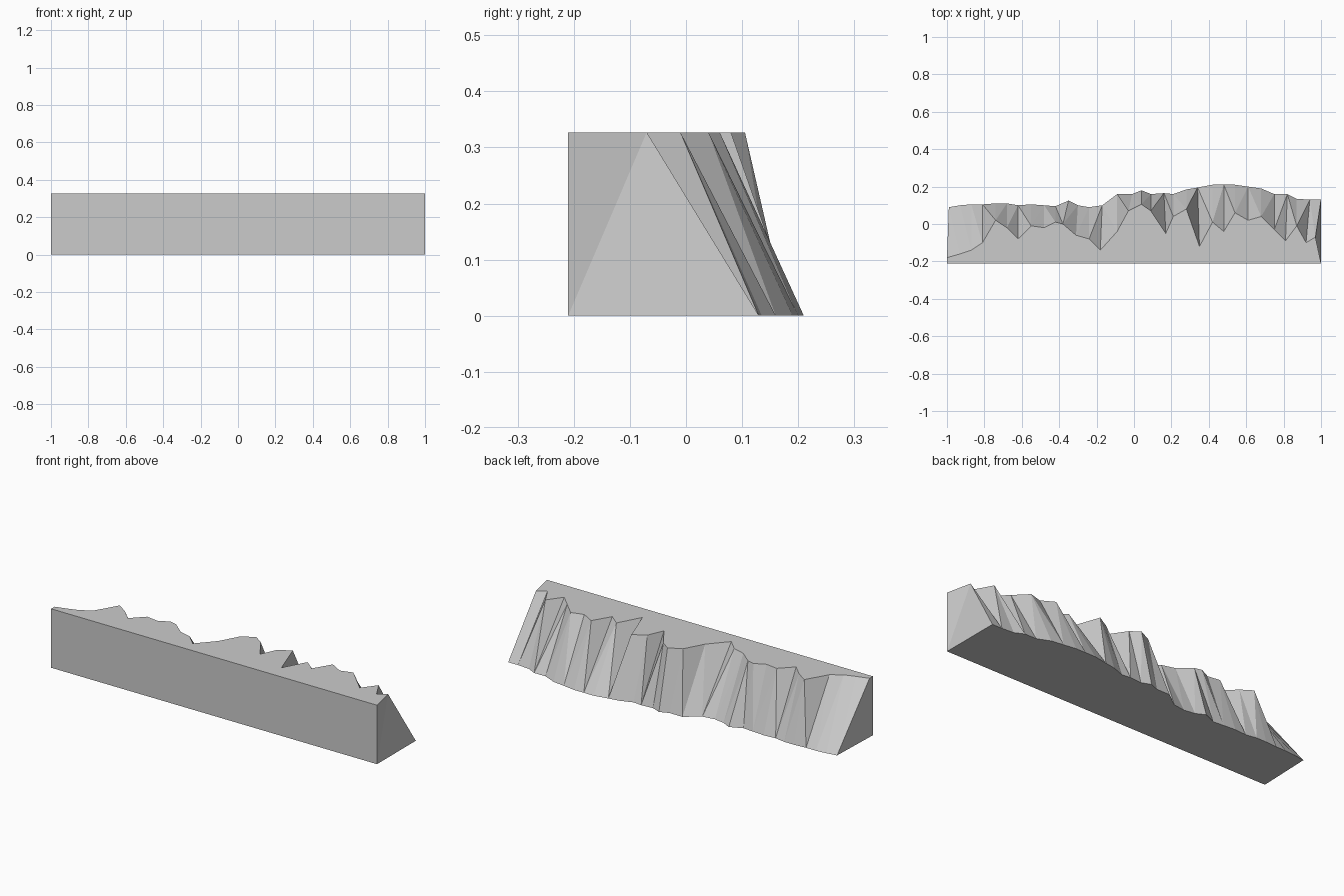
import bpy
import bmesh

# Remove the default cube only
default_cube = bpy.data.objects.get("Cube")
if default_cube:
    bpy.data.objects.remove(default_cube, do_unlink=True)

HEIGHT = 0.327
FRONT = -0.21

# Ridge stations in hundredths: x, rim y at the top, foot y at the ground,
# and, where the rib leans sideways, how far the foot is shifted along x
stations = [
    (-100, -18, 9, 1), (-93, -16, 10), (-87, -14, 10.5), (-81, -10, 10.5),
    (-74, 2, 11), (-68, -2, 11), (-62, -8, 10), (-55, -1, 10.5),
    (-48, -2, 10), (-42, 1, 9.5), (-38, 0, 12.5, 3), (-31, -6, 10, 1),
    (-24, -8, 9), (-18, -14, 10, 1), (-9, -4, 16), (-3, 7, 16, 2),
    (4, 10.5, 18), (9, 7, 16), (17, -5, 16.5, -1), (21, 4, 16),
    (28, 8, 18.5), (35, -12, 19.5, -1), (42, 1, 21), (48, -4, 21),
    (54, 6, 21), (61, 2, 20), (68, 4, 19), (75, -3, 16),
    (81, -9, 16, 1), (87, -1, 13.5), (92, -10, 13, 2), (97, -7, 13, 3),
]


def make_material(name, colour):
    material = bpy.data.materials.new(name)
    material.use_nodes = True
    material.diffuse_color = colour
    shader = material.node_tree.nodes["Principled BSDF"]
    shader.inputs["Base Color"].default_value = colour
    return material


def outline(bm, points, z):
    """Add the straight front corners and the ragged back line at one height."""
    corners = [(1, FRONT), (-1, FRONT)]
    return [bm.verts.new((x, y, z)) for x, y in corners + points]


def build_cliff(name, material):
    rim, foot = [], []
    for x, top_y, foot_y, *shift in stations:
        rim.append((x / 100, top_y / 100))
        foot.append(((x + sum(shift)) / 100, foot_y / 100))

    bm = bmesh.new()
    upper = outline(bm, rim, HEIGHT)
    lower = outline(bm, foot, 0)

    # Flat top and underside
    bm.faces.new(upper)
    bm.faces.new(lower)

    # Front wall, end walls and the ribbed slope behind
    count = len(upper)
    walls = []
    for i in range(count):
        j = (i + 1) % count
        walls.append(bm.faces.new((lower[i], lower[j], upper[j], upper[i])))
    bmesh.ops.triangulate(bm, faces=walls[1:], quad_method="SHORT_EDGE")
    bmesh.ops.recalc_face_normals(bm, faces=bm.faces[:])

    mesh = bpy.data.meshes.new(name)
    bm.to_mesh(mesh)
    bm.free()
    mesh.materials.append(material)
    cliff = bpy.data.objects.new(name, mesh)
    bpy.context.collection.objects.link(cliff)
    return cliff


stone = make_material("stone_grey", (0.6, 0.6, 0.6, 1))
build_cliff("cliff_wall", stone)
